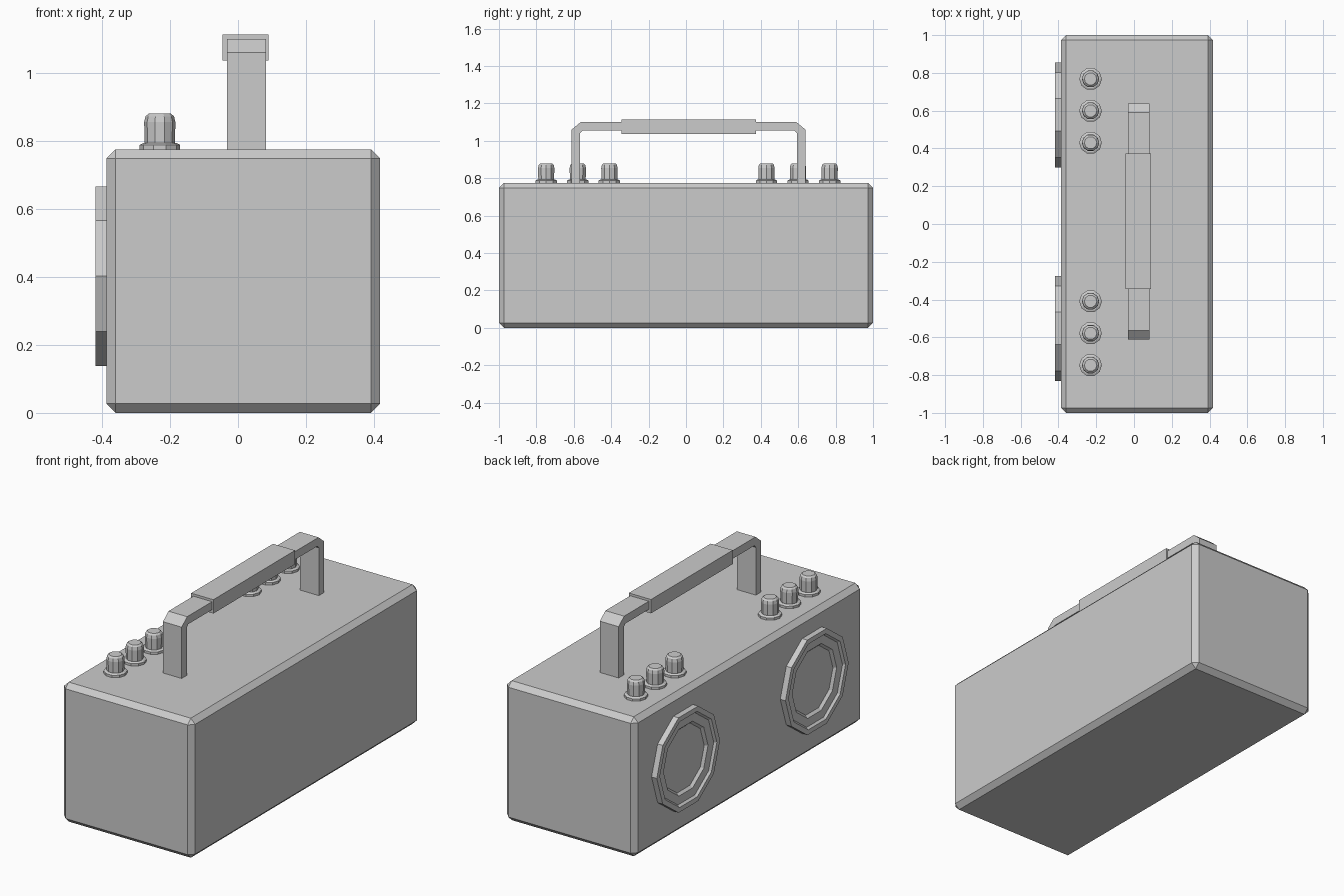
import bpy, bmesh, math
from mathutils import Matrix, Vector

cube = bpy.data.objects.get("Cube")
if cube:
    bpy.data.objects.remove(cube, do_unlink=True)

grey = bpy.data.materials.new("plain_grey")
grey.use_nodes = True
colour = (0.6, 0.6, 0.6, 1)
grey.diffuse_color = colour
grey.node_tree.nodes["Principled BSDF"].inputs["Base Color"].default_value = colour


def finish(name, bm):
    bmesh.ops.recalc_face_normals(bm, faces=bm.faces)
    mesh = bpy.data.meshes.new(name)
    bm.to_mesh(mesh)
    bm.free()
    mesh.materials.append(grey)
    obj = bpy.data.objects.new(name, mesh)
    bpy.context.collection.objects.link(obj)
    return obj


def box(name, low, high, chamfer=0):
    low, high = Vector(low), Vector(high)
    bm = bmesh.new()
    bmesh.ops.create_cube(bm, size=1)
    bmesh.ops.scale(bm, vec=high - low, verts=bm.verts)
    bmesh.ops.translate(bm, vec=(low + high) / 2, verts=bm.verts)
    if chamfer:
        bmesh.ops.bevel(bm, geom=bm.edges[:], offset=chamfer, segments=1,
                        affect='EDGES')
    return finish(name, bm)


def lathe(name, profile, sides, matrix):
    """Turn (radius, height) points about z, cap both ends, then place."""
    bm = bmesh.new()
    rings = []
    for r, h in profile:
        angles = [math.tau * i / sides for i in range(sides)]
        rings.append([bm.verts.new((r * math.cos(a), r * math.sin(a), h))
                      for a in angles])
    for a, b in zip(rings, rings[1:]):
        for i in range(sides):
            j = (i + 1) % sides
            bm.faces.new((a[i], a[j], b[j], b[i]))
    bm.faces.new(rings[0])
    bm.faces.new(rings[-1])
    bmesh.ops.transform(bm, matrix=matrix, verts=bm.verts)
    return finish(name, bm)


# Cabinet with chamfered edges
box("cabinet", (-0.387, -1, 0), (0.418, 1, 0.775), 0.027)

# Handle: half outline mirrored about its middle, extruded across x
mid_y = 0.0135
half = [(0.625, 0.77), (0.625, 1.06), (0.577, 1.1)]
inner = [(0.567, 1.055), (0.58, 1.04), (0.58, 0.77)]
outline = half + [(-y, z) for y, z in reversed(half)]
outline += [(-y, z) for y, z in reversed(inner)] + inner
bm = bmesh.new()
side = bm.faces.new([bm.verts.new((-0.033, mid_y + y, z)) for y, z in outline])
ext = bmesh.ops.extrude_face_region(bm, geom=[side])
moved = [v for v in ext["geom"] if isinstance(v, bmesh.types.BMVert)]
bmesh.ops.translate(bm, vec=(0.115, 0, 0), verts=moved)
finish("handle", bm)
box("handle_grip", (-0.046, -0.345, 1.036), (0.09, 0.373, 1.113))

# Speakers and knobs, one group at each end
knob = [(0.044, 0.78), (0.046, 0.855), (0.042, 0.872), (0.033, 0.88)]
flange = [(0.06, 0.77), (0.06, 0.788), (0.05, 0.793)]
speaker = [(0.2775, -0.004), (0.2775, 0.032), (0.25, 0.032), (0.24, 0.02),
           (0.195, 0.016), (0.182, 0.002)]
for end, centre in (("right", -0.5525), ("left", 0.5775)):
    # Turn the lathe axis to -x, keeping corners level along y
    turn = Matrix(((0, 0, -1), (1, 0, 0), (0, -1, 0))).to_4x4()
    place = Matrix.Translation((-0.387, centre, 0.4025))
    lathe(end + "_speaker", speaker, 10, place @ turn)
    for n in range(3):
        y = centre + 0.0215 + (n - 1) * 0.169
        if end == "right":
            y = centre - 0.026 + (n - 1) * 0.169
        spot = Matrix.Translation((-0.23, y, 0))
        lathe(f"{end}_knob_{n + 1}", knob, 10, spot)
        lathe(f"{end}_knob_flange_{n + 1}", flange, 10, spot)
